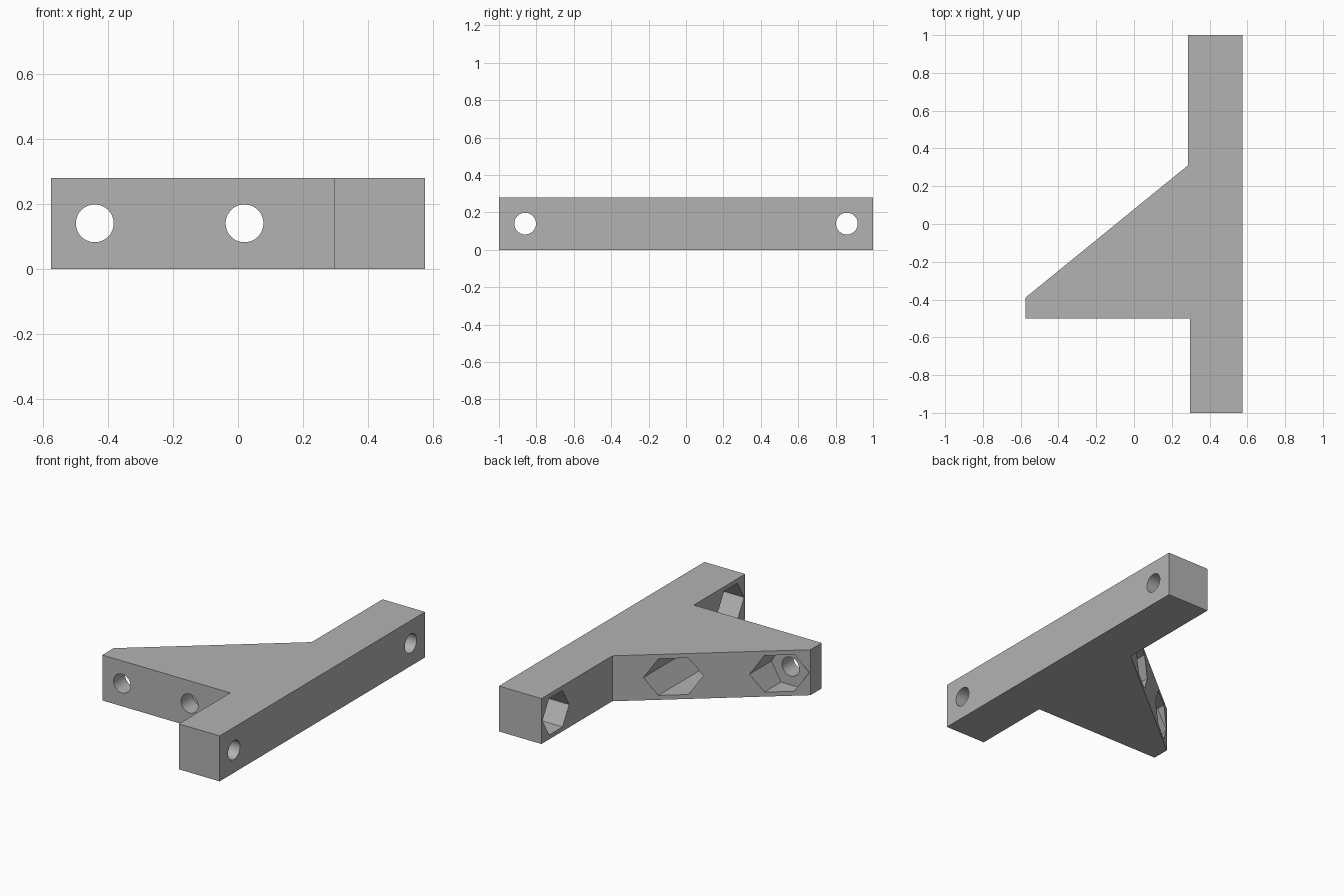
import bpy
import bmesh
from math import pi, radians
from mathutils import Matrix, Vector

cube = bpy.data.objects.get("Cube")
if cube:
    bpy.data.objects.remove(cube, do_unlink=True)

HEIGHT = 0.28
MID = HEIGHT / 2
HOLE_R = 0.058
NUT_R = 0.13
WALL = 0.11          # material left under each nut pocket

grey = bpy.data.materials.new("plain grey")
grey.use_nodes = True
colour = (0.45, 0.45, 0.45, 1)
grey.diffuse_color = colour
grey.node_tree.nodes["Principled BSDF"].inputs["Base Color"].default_value = colour


def make_object(name, bm):
    bmesh.ops.recalc_face_normals(bm, faces=bm.faces)
    mesh = bpy.data.meshes.new(name)
    bm.to_mesh(mesh)
    bm.free()
    mesh.materials.append(grey)
    obj = bpy.data.objects.new(name, mesh)
    bpy.context.collection.objects.link(obj)
    return obj


def prism_cutter(name, sides, radius, start, end):
    """Prism between two points, with corners on the horizontal axis."""
    start, end = Vector(start), Vector(end)
    axis = (end - start).normalized()
    up = Vector((0, 0, 1))
    side = up.cross(axis)
    turn = Matrix((side, up, axis)).transposed().to_4x4()
    bm = bmesh.new()
    bmesh.ops.create_cone(bm, cap_ends=True, segments=sides, radius1=radius,
                          radius2=radius, depth=(end - start).length)
    # put the corners of the hexagon on the sideways axis
    bmesh.ops.rotate(bm, verts=bm.verts, matrix=Matrix.Rotation(pi / 2, 3, 'Z'))
    bmesh.ops.transform(bm, verts=bm.verts,
                        matrix=Matrix.Translation((start + end) / 2) @ turn)
    obj = make_object(name, bm)
    obj.hide_render = True
    return obj


# Bracket body: long bar with a triangular arm
outline = [(0.575, -1), (0.575, 1), (0.285, 1), (0.285, 0.31),
           (-0.575, -0.39), (-0.575, -0.5), (0.297, -0.5), (0.297, -1)]
bm = bmesh.new()
base = bm.faces.new([bm.verts.new((x, y, 0)) for x, y in outline])
top = bmesh.ops.extrude_face_region(bm, geom=[base])["geom"]
bmesh.ops.translate(bm, vec=(0, 0, HEIGHT),
                    verts=[v for v in top if isinstance(v, bmesh.types.BMVert)])
bracket = make_object("bracket", bm)

# Screw holes with hexagonal nut pockets behind them
cutters = []


def screw_seat(face_point, direction, pocket_length):
    p, d = Vector(face_point), Vector(direction)
    cutters.append(prism_cutter("nut_pocket", 6, NUT_R,
                                p + d * WALL, p + d * pocket_length))
    cutters.append(prism_cutter("screw_hole", 48, HOLE_R,
                                p - d * 0.1, p + d * (WALL + 0.05)))


for y in (-0.86, 0.86):
    screw_seat((0.575, y, MID), (-1, 0, 0), 0.6)
for x in (-0.44, 0.02):
    screw_seat((x, -0.5, MID), (0, 1, 0), 1.0)

bpy.ops.object.select_all(action='DESELECT')
bracket.select_set(True)
bpy.context.view_layer.objects.active = bracket
for cutter in cutters:
    cut = bracket.modifiers.new("cut", 'BOOLEAN')
    cut.operation = 'DIFFERENCE'
    cut.solver = 'EXACT'
    cut.object = cutter
    bpy.ops.object.modifier_apply(modifier=cut.name)
    bpy.data.objects.remove(cutter, do_unlink=True)

bpy.ops.object.shade_smooth_by_angle(angle=radians(30))
